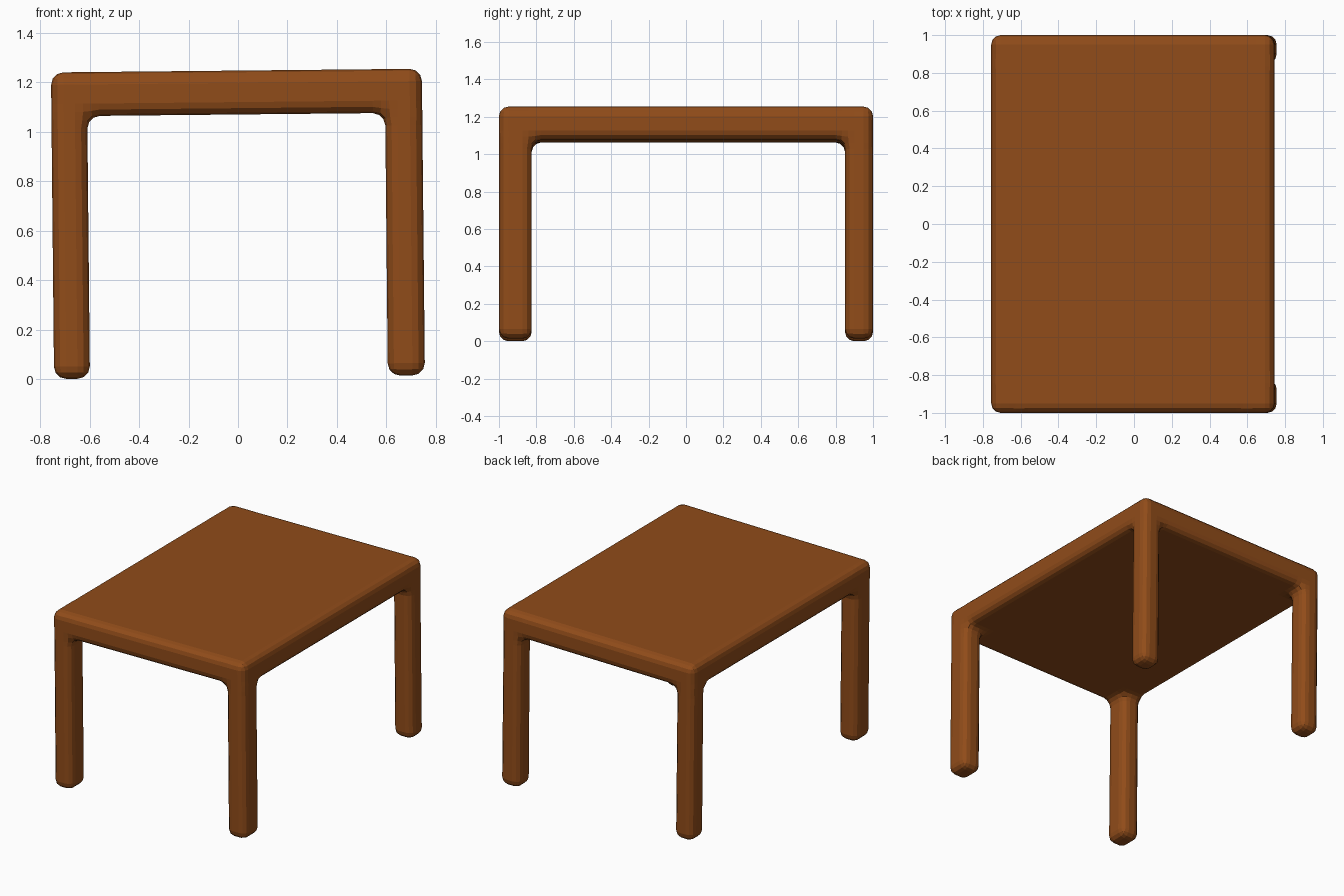
import bpy
import bmesh

if "Cube" in bpy.data.objects:
    bpy.data.objects.remove(bpy.data.objects["Cube"])

# Grid lines: outer edges and inner leg faces, floor, underside and top
XS = [-0.75, -0.605, 0.60, 0.75]
YS = [-1.0, -0.825, 0.85, 1.0]
ZS = [0.0, 1.0625, 1.24]


def filled(i, j, k):
    """Table top fills the upper layer, legs fill the corners of the lower one."""
    if not (0 <= i < 3 and 0 <= j < 3 and 0 <= k < 2):
        return False
    return k == 1 or (i != 1 and j != 1)


bm = bmesh.new()
verts = {}


def vert(key):
    if key not in verts:
        i, j, k = key
        verts[key] = bm.verts.new((XS[i], YS[j], ZS[k]))
    return verts[key]


# Outer skin of the table top and four legs
for cell in [(i, j, k) for i in range(3) for j in range(3) for k in range(2)]:
    if not filled(*cell):
        continue
    for axis in range(3):
        for side in (0, 1):
            near = list(cell)
            near[axis] += 1 if side else -1
            if filled(*near):
                continue
            u, v = (axis + 1) % 3, (axis + 2) % 3
            quad = []
            for du, dv in ((0, 0), (1, 0), (1, 1), (0, 1)):
                c = list(cell)
                c[axis] += side
                c[u] += du
                c[v] += dv
                quad.append(vert(tuple(c)))
            bm.faces.new(quad if side else quad[::-1])

# Merge flat areas, then round every edge and inner corner
bmesh.ops.dissolve_limit(bm, angle_limit=0.01, verts=bm.verts[:], edges=bm.edges[:])
bmesh.ops.bevel(bm, geom=bm.edges[:], offset=0.05, offset_type='OFFSET',
                segments=3, profile=0.5, affect='EDGES', clamp_overlap=False)
bmesh.ops.recalc_face_normals(bm, faces=bm.faces[:])

mesh = bpy.data.meshes.new("table")
bm.to_mesh(mesh)
bm.free()
table = bpy.data.objects.new("table", mesh)
bpy.context.collection.objects.link(table)

# The whole table leans very slightly to one side
table.rotation_euler = (0, -0.01, 0)
table.location = (0.006, 0, 0.0075)

# Brown wood
wood = bpy.data.materials.new("brown_wood")
wood.diffuse_color = (0.28, 0.072, 0.010, 1)
wood.use_nodes = True
wood.node_tree.nodes["Principled BSDF"].inputs["Base Color"].default_value = wood.diffuse_color
mesh.materials.append(wood)
